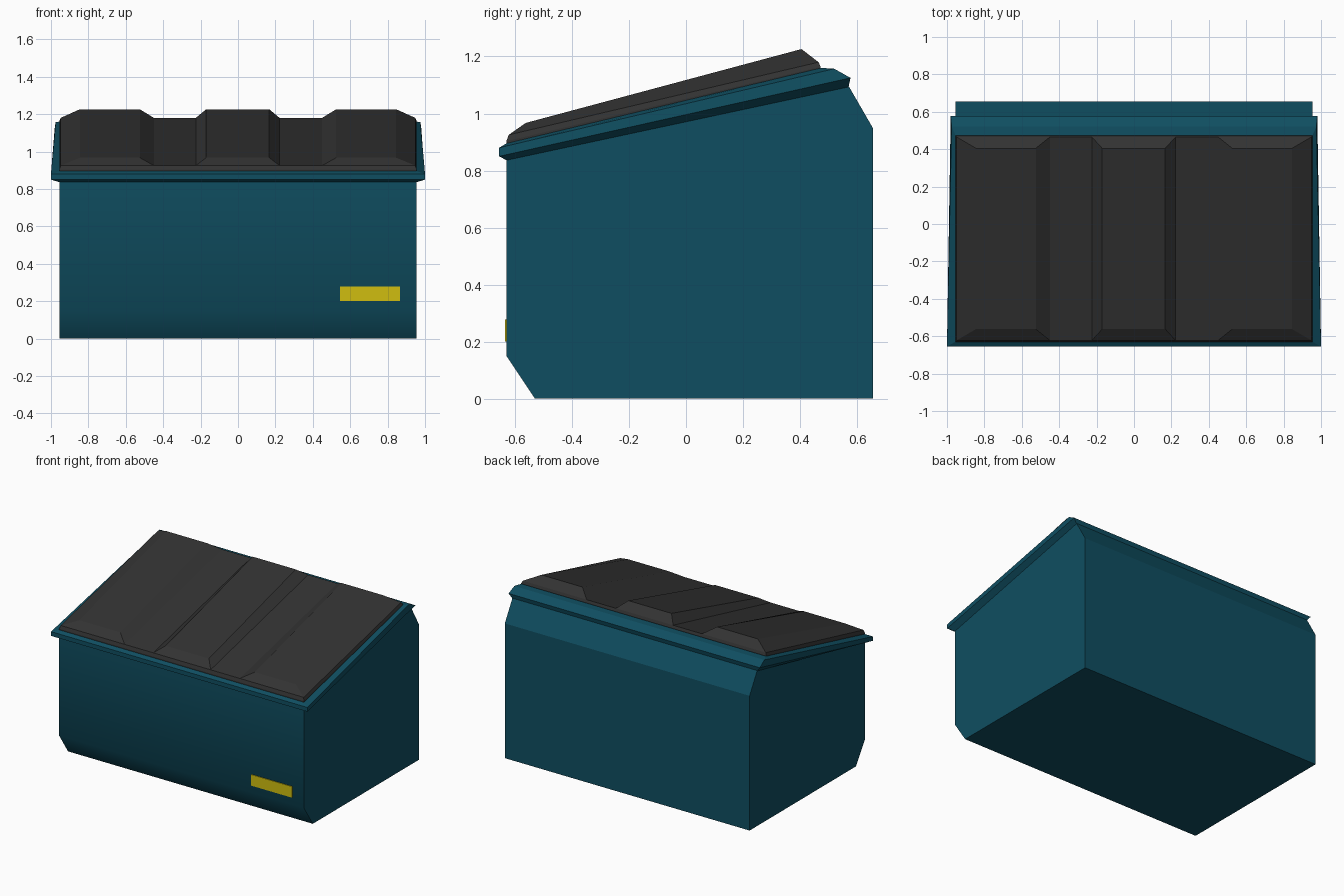
import bpy, bmesh

if "Cube" in bpy.data.objects:
    bpy.data.objects.remove(bpy.data.objects["Cube"])


def material(name, color):
    m = bpy.data.materials.new(name)
    m.diffuse_color = (*color, 1)
    m.use_nodes = True
    m.node_tree.nodes["Principled BSDF"].inputs["Base Color"].default_value = m.diffuse_color
    return m


TEAL = material("teal paint", (0.0048, 0.076, 0.119))
BLACK = material("dark grey plastic", (0.032, 0.032, 0.032))
YELLOW = material("yellow label", (0.63, 0.515, 0.005))


def finish(name, bm, mat):
    bmesh.ops.recalc_face_normals(bm, faces=bm.faces)
    me = bpy.data.meshes.new(name)
    bm.to_mesh(me)
    bm.free()
    me.materials.append(mat)
    ob = bpy.data.objects.new(name, me)
    bpy.context.collection.objects.link(ob)
    return ob


def loft(name, rings, mat):
    """Closed solid through rings of points."""
    bm = bmesh.new()
    vs = [[bm.verts.new(p) for p in r] for r in rings]
    n = len(vs[0])
    for a, b in zip(vs, vs[1:]):
        for i in range(n):
            j = (i + 1) % n
            bm.faces.new((a[i], a[j], b[j], b[i]))
    bm.faces.new(vs[0])
    bm.faces.new(vs[-1])
    return finish(name, bm, mat)


def quad(front, back, xl, xr, xl_back=None, xr_back=None):
    """Tilted four-corner ring; front and back are (y, z)."""
    bl = xl if xl_back is None else xl_back
    br = xr if xr_back is None else xr_back
    return [(xl, *front), (xr, *front), (br, *back), (bl, *back)]


# Bin body: side profile extruded across the width
profile = [(-0.53, 0), (0.655, 0), (0.655, 0.95), (0.57, 1.097),
           (-0.63, 0.838), (-0.63, 0.15)]
body = loft("bin_body", [[(x, y, z) for y, z in profile] for x in (-0.955, 0.955)], TEAL)
# Front wall and its lower slope share soft shading
for f in body.data.polygons:
    f.use_smooth = f.normal.y < -0.5

# Flared rim around the sloping mouth
loft("rim", [
    quad((-0.63, 0.836), (0.57, 1.093), -0.955, 0.955),
    quad((-0.655, 0.85), (0.577, 1.125), -1.0, 1.0, -0.98, 0.98),
    quad((-0.655, 0.88), (0.52, 1.157), -1.0, 1.0, -0.975, 0.975),
    quad((-0.63, 0.895), (0.475, 1.16), -0.955, 0.955),
], TEAL)

# Lid slab
loft("lid", [
    quad((-0.63, 0.89), (0.472, 1.155), -0.955, 0.955),
    quad((-0.63, 0.903), (0.472, 1.164), -0.955, 0.955),
    quad((-0.622, 0.925), (0.465, 1.18), -0.948, 0.948),
], BLACK)

# Three raised lid panels: base and top widths
panels = {
    "left": (-0.948, -0.45, -0.845, -0.525),
    "middle": (-0.225, 0.222, -0.17, 0.167),
    "right": (0.45, 0.948, 0.525, 0.845),
}
for side, (b0, b1, t0, t1) in panels.items():
    loft("lid_panel_" + side, [
        quad((-0.622, 0.925), (0.465, 1.18), b0, b1),
        quad((-0.562, 0.967), (0.405, 1.226), t0, t1),
    ], BLACK)

# Plain label plate on the front wall
loft("front_label", [
    [(x, y, z) for x, z in ((0.545, 0.2), (0.865, 0.2), (0.865, 0.278), (0.545, 0.278))]
    for y in (-0.629, -0.635)
], YELLOW)
